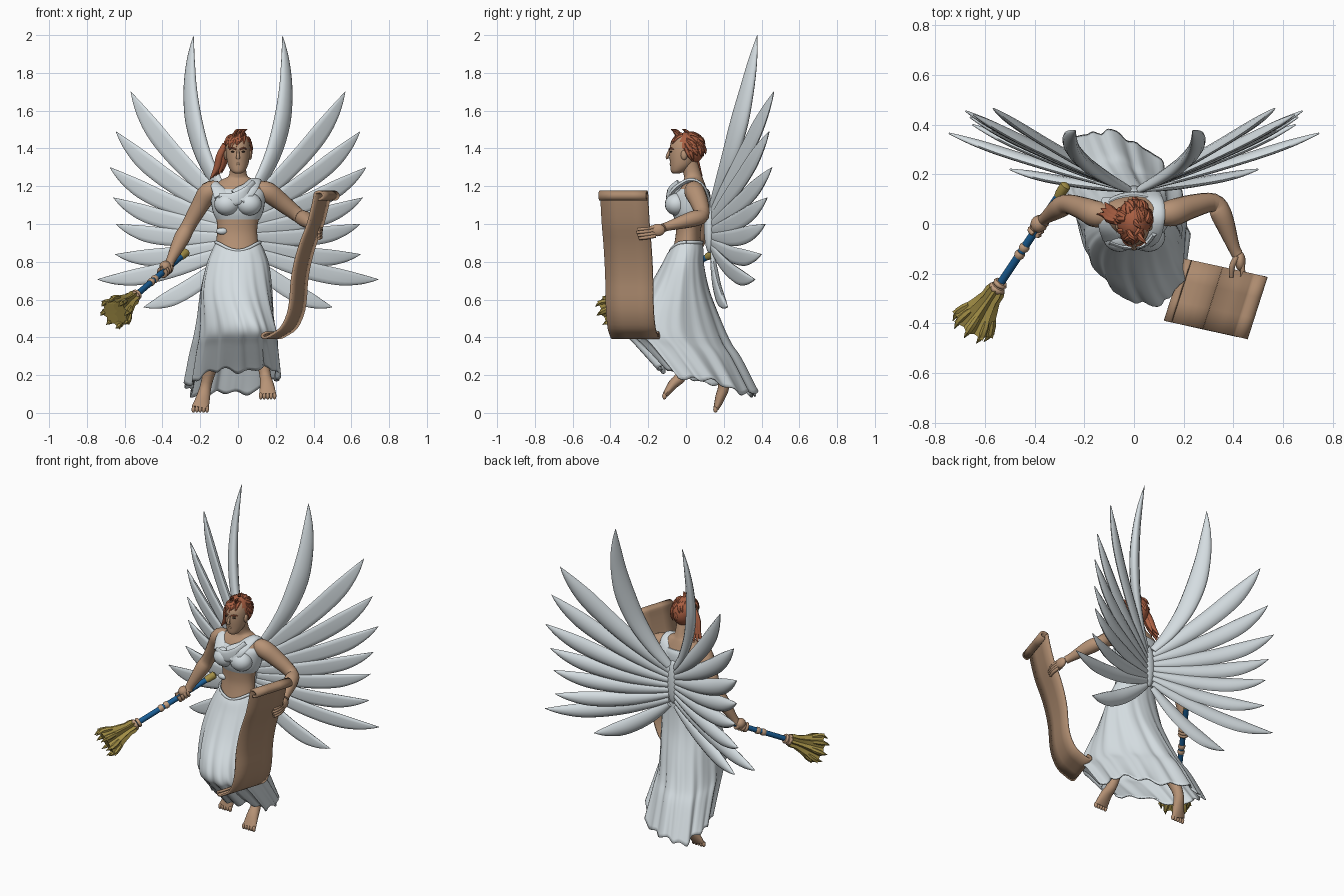
import bpy, bmesh, math, random
from math import sin, cos, pi, tau
from mathutils import Vector as V, Matrix

if "Cube" in bpy.data.objects:
    bpy.data.objects.remove(bpy.data.objects["Cube"])

random.seed(4)


def material(name, rgb):
    m = bpy.data.materials.new(name)
    m.diffuse_color = (*rgb, 1)
    m.use_nodes = True
    m.node_tree.nodes["Principled BSDF"].inputs["Base Color"].default_value = m.diffuse_color
    return m


WHITE = material("feather_white", (0.66, 0.72, 0.75))
SKIN = material("skin", (0.47, 0.29, 0.18))
PAPER = material("parchment", (0.42, 0.26, 0.16))
HAIR = material("red_hair", (0.40, 0.115, 0.055))
BLUE = material("staff_blue", (0.01, 0.11, 0.30))
GOLD = material("old_gold", (0.36, 0.27, 0.06))
WRAP = material("tan_wrap", (0.55, 0.35, 0.22))
DARK = material("eye_dark", (0.05, 0.03, 0.02))


def finish(name, bm, mat, angle=0.8):
    bmesh.ops.recalc_face_normals(bm, faces=bm.faces)
    me = bpy.data.meshes.new(name)
    bm.to_mesh(me)
    bm.free()
    me.materials.append(mat)
    me.shade_smooth()
    me.set_sharp_from_angle(angle=angle)
    ob = bpy.data.objects.new(name, me)
    bpy.context.collection.objects.link(ob)
    return ob


def resample(nodes, n):
    """Catmull-Rom through tuples of any length."""
    p = [nodes[0]] + list(nodes) + [nodes[-1]]
    out = []
    for i in range(1, len(p) - 2):
        for k in range(n):
            t = k / n
            out.append([0.5 * (2 * b + (c - a) * t + (2 * a - 5 * b + 4 * c - d) * t * t
                               + (3 * b - a - 3 * c + d) * t ** 3)
                        for a, b, c, d in zip(p[i - 1], p[i], p[i + 1], p[i + 2])])
    return out + [list(nodes[-1])]


def skin_rings(bm, rings, caps=True):
    vs = [[bm.verts.new(q) for q in r] for r in rings]
    n = len(vs[0])
    for a, b in zip(vs, vs[1:]):
        for j in range(n):
            bm.faces.new((a[j], a[(j + 1) % n], b[(j + 1) % n], b[j]))
    if caps:
        bm.faces.new(vs[0])
        bm.faces.new(vs[-1])


def tube(name, nodes, mat, side=(0, 0, 1), n=12, steps=4, cup=0, star=1, angle=0.8):
    """Sweep an ellipse along nodes of (x, y, z, half width, half thickness)."""
    s = resample(nodes, steps)
    pts = [V(q[:3]) for q in s]
    rings = []
    for i, q in enumerate(s):
        T = (pts[min(i + 1, len(s) - 1)] - pts[max(i - 1, 0)]).normalized()
        W = V(side)
        W = (W - T * W.dot(T)).normalized()
        N = T.cross(W)
        w, t = max(q[3], 0.0005), max(q[4], 0.0005)
        ring = []
        for j in range(n):
            c, d = cos(tau * j / n), sin(tau * j / n)
            f = star if j % 2 else 1
            ring.append(pts[i] + W * w * c * f + N * (t * d * f + cup * w * c * c))
        rings.append(ring)
    bm = bmesh.new()
    skin_rings(bm, rings)
    return finish(name, bm, mat, angle)


def ball(name, loc, r, mat, u=20, v=14):
    bm = bmesh.new()
    bmesh.ops.create_uvsphere(bm, u_segments=u, v_segments=v, radius=1,
                              matrix=Matrix.Translation(loc) @ Matrix.Diagonal((*r, 1)))
    return finish(name, bm, mat)


def loft(name, levels, mat, n=32, steps=4):
    """Stack level ellipses of (centre x, centre y, z, radius x, radius y)."""
    bm = bmesh.new()
    skin_rings(bm, [[(x + rx * cos(tau * j / n), y + ry * sin(tau * j / n), z) for j in range(n)]
                    for x, y, z, rx, ry in resample(levels, steps)])
    return finish(name, bm, mat)


# Wings: nine feathers fanned on each side, listed as tip, half width
tips = [((.235, .377, 2.0), .058), ((.567, .465, 1.70), .055), ((.646, .44, 1.49), .052),
        ((.678, .455, 1.30), .05), ((.66, .43, 1.14), .048), ((.646, .42, 1.0), .046),
        ((.65, .40, .84), .046), ((.745, .365, .707), .046), ((.50, .22, .56), .046)]
normal = V((.222, -.567, .107)).normalized()
for sx, label in ((1, "left"), (-1, "right")):
    for i, (tip, hw) in enumerate(tips):
        tip, root = V(tip), V((.022, .14, 1.09 - .031 * i))
        chord = tip - root
        up = normal.cross(chord).normalized()
        up = up if up.dot(V((-.5, 0, 1))) > 0 else -up
        ctrl = (root + tip) / 2 - up * .06
        side, lift = (up + normal * .25).normalized(), .045
        if i == 0:
            ctrl, side, lift = V((.32, .285, 1.45)), V((.62, .70, -.15)), 0
        nodes = []
        for t, w in ((0, .4), (.15, .68), (.35, .92), (.55, 1), (.72, .95), (.85, .66), (.94, .32), (1, .01)):
            if i == 0:
                w *= 1 if t < .6 else .85
            q = root * (1 - t) ** 2 + ctrl * 2 * t * (1 - t) + (tip - up * lift) * t * t + up * lift * t ** 4
            thick = .03 * w if i == 0 else .019 * min(1, w + .15)
            nodes.append((q.x * sx, q.y, q.z, hw * w, thick))
        tube(f"{label}_wing_feather_{i + 1}", nodes, WHITE, (side.x * sx, side.y, side.z),
             cup=.2 * sx * (1 if i else 0), angle=1.0)
ball("wing_root", (0, .125, .985), (.045, .03, .14), WHITE)

# Torso and neck
loft("torso", [(0, .0, .82, .12, .08), (-.005, .01, .93, .108, .066), (-.003, .015, 1.0, .108, .07),
               (0, .025, 1.08, .128, .088), (0, .03, 1.15, .142, .09), (0, .035, 1.2, .13, .07),
               (0, .04, 1.235, .085, .052), (0, .035, 1.26, .047, .047), (0, .01, 1.34, .044, .047)], SKIN)
# Draped top with bust and shoulder straps
loft("draped_top", [(0, .02, 1.025, .116, .08), (0, .022, 1.06, .132, .095), (0, .025, 1.11, .142, .105),
                    (0, .03, 1.16, .146, .098), (0, .035, 1.185, .136, .082)], WHITE)
for s in (1, -1):
    ball("bust_cloth", (.058 * s, -.05, 1.105), (.068, .062, .06), WHITE)
tube("wide_strap", [(.0, -.085, 1.14, .055, .014), (.06, -.055, 1.19, .045, .014), (.09, .02, 1.232, .034, .012),
                    (.085, .085, 1.205, .036, .012), (.06, .12, 1.13, .05, .012)], WHITE, (1, 0, 0))
tube("thin_strap", [(-.085, -.055, 1.15, .045, .012), (-.115, -.01, 1.2, .028, .01), (-.12, .05, 1.215, .02, .01),
                    (-.1, .1, 1.15, .03, .01)], WHITE, (1, 0, 0))
tube("chest_fold", [(-.10, -.075, 1.135, .03, .008), (-.03, -.095, 1.13, .035, .01), (.04, -.085, 1.16, .035, .01),
                    (.085, -.035, 1.215, .025, .01)], WHITE)
ball("waist_cloth", (-.085, -.034, .962), (.032, .018, .018), WHITE, 12, 8)

# Skirt: raised knee in front, swept back; levels of z, front y, back y, centre x, radius x, shear, slope
levels = [(.905, -.08, .085, 0, .116, 0, 0), (.86, -.10, .092, 0, .138, 0, 0), (.78, -.135, .095, -.003, .166, 0, 0),
          (.65, -.205, .125, -.01, .187, -.08, -.05), (.5, -.30, .19, -.01, .195, -.2, -.1),
          (.40, -.325, .24, -.012, .203, -.27, -.13), (.32, -.26, .29, -.02, .21, -.32, -.15),
          (.165, -.14, .375, -.03, .225, -.42, -.26)]
bm, rings, count = bmesh.new(), [], 112
sampled = resample(levels, 6)
for k, (z, y0, y1, cx, rx, shear, slope) in enumerate(sampled):
    f = k / (len(sampled) - 1)
    cy, ry, ring = (y0 + y1) / 2, (y1 - y0) / 2, []
    for j in range(count):
        a = tau * j / count
        r = 1 + f * (.035 * sin(9 * a + 2 * f) + .028 * sin(16 * a + 1 - 2 * f) + .012 * sin(27 * a))
        y = ry * r * sin(a)
        dip = .045 * max(0, -sin(a)) ** 3 * (1 - f) ** 6
        hem = f ** 6 * (.014 * sin(5 * a + 1) + .01 * sin(14 * a))
        ring.append((cx + rx * r * cos(a) + shear * y, cy + y, z + slope * y - dip + hem))
    rings.append(ring)
skin_rings(bm, rings, False)
skirt = finish("skirt", bm, WHITE, 1.0)
solid = skirt.modifiers.new("cloth", 'SOLIDIFY')
solid.thickness = .008
tube("skirt_waistband", [(.118 * cos(a), .002 + .084 * sin(a), .903 - .045 * max(0, -sin(a)) ** 3, .009, .008)
                         for a in [tau * k / 24 for k in range(25)]], WHITE, steps=1, n=8)

# Legs with bare pointed feet, leg then toes
for label, nodes in (("left", [(.08, -.06, .55, .05, .05), (.12, -.01, .36, .042, .045), (.142, -.02, .21, .03, .032),
                               (.153, -.07, .15, .037, .026), (.157, -.11, .095, .046, .015)]),
                     ("right", [(-.08, .03, .55, .05, .05), (-.125, .15, .32, .042, .045), (-.165, .2, .165, .03, .032),
                                (-.185, .18, .08, .037, .026), (-.2, .16, .025, .046, .015)])):
    tube(label + "_leg", nodes, SKIN, (1, 0, 0), n=16)
    x, y, z = nodes[-1][:3]
    for k in range(5):
        ball(f"{label}_toe_{k + 1}", (x + (k - 2) * .018, y - .004, z - .006), (.0105, .012, .018), SKIN, 10, 8)

# Arms
tube("right_arm", [(-.10, .035, 1.185, .042, .042), (-.153, .04, 1.17, .054, .054), (-.20, .06, 1.10, .047, .047),
                   (-.265, .08, .985, .039, .039), (-.30, .065, .92, .042, .042), (-.355, .025, .81, .025, .025),
                   (-.365, .015, .78, .026, .026)], SKIN, n=16)
tube("left_arm", [(.10, .04, 1.185, .042, .042), (.155, .045, 1.17, .054, .054), (.23, .07, 1.115, .048, .048),
                  (.32, .085, 1.045, .038, .038), (.355, .03, 1.025, .042, .042), (.40, -.09, .99, .025, .025),
                  (.415, -.12, .98, .024, .024)], SKIN, n=16)

# Staff with bands, cap and flanged head
butt, end = V((-.275, .155, .85)), V((-.655, -.415, .525))
axis = (end - butt).normalized()


def staff(name, stops, mat, **kw):
    tube(name, [(*(butt.lerp(end, f)), r, r) for f, r in stops], mat, steps=1, **kw)


staff("staff_shaft", [(0, .016), (.74, .016)], BLUE)
staff("staff_butt_cap", [(-.01, .012), (.0, .022), (.06, .021), (.08, .017)], GOLD)
for f0, f1, r in ((.42, .455, .021), (.47, .505, .021), (.68, .705, .03), (.71, .74, .034)):
    staff("staff_wrap", [(f0, r * .85), (f0 + .01, r), (f1 - .01, r), (f1, r * .85)], WRAP)
staff("staff_head", [(.72, .034), (.75, .042), (.79, .042), (.87, .062), (.95, .088), (.985, .098),
                     (.975, .06), (.95, .02)], GOLD, n=16, star=.68, angle=.3)
u = V((0, 0, 1))
u = (u - axis * u.dot(axis)).normalized()
for k in range(8):
    d = Matrix.Rotation(tau * k / 8, 3, axis) @ u
    a, b, c = butt.lerp(end, .9) + d * .055, butt.lerp(end, .965) + d * .078, butt.lerp(end, 1.03) + d * .075
    tube("head_point", [(*a, .016, .012), (*b, .016, .016), (*c, .001, .001)], GOLD, d, n=6, steps=2)

# Right hand gripping the staff
grip = butt.lerp(end, .29)
ball("right_palm", grip + V((.0, .01, .018)), (.031, .034, .032), SKIN)
for k in range(4):
    c = grip + axis * (k - 1.5) * .019
    arc = [c + (Matrix.Rotation(a * pi / 4, 3, axis) @ u) * .022 for a in range(8)]
    tube(f"right_finger_{k + 1}", [(*q, .0105, .0105) for q in arc], SKIN, axis, n=8, steps=2)

# Left hand holding the scroll edge
ball("left_palm", (.428, -.15, .968), (.021, .04, .033), SKIN)
for k in range(4):
    z = .985 - .016 * k
    tube(f"left_finger_{k + 1}", [(.434, -.16, z, .01, .01), (.438, -.205, z - .008, .01, .01),
                                  (.428, -.26 + .006 * abs(k - 1), z - .014, .008, .008)], SKIN, n=8)
tube("left_thumb", [(.415, -.13, .985, .013, .013), (.395, -.17, .98, .012, .012), (.392, -.215, .965, .009, .009)], SKIN, n=8)

# Unrolled scroll: profile in x and z swept across its width, curled at the top
profile = [(.468 + .023 * cos(a), 1.15 + .02 * sin(a)) for a in [-1.8 + .5 * k for k in range(10)]]
profile += [(.438, 1.11), (.41, 1.0), (.372, .9), (.343, .8), (.325, .7), (.318, .6), (.303, .52), (.268, .45),
            (.22, .415), (.185, .398), (.168, .402), (.17, .415), (.19, .425)]
bm = bmesh.new()
cols = []
for x, z in resample(profile, 3):
    mid = V((x, -.265 - .22 * (x - .165), z))
    cols.append([bm.verts.new(mid + V((-.04, -.125, 0)) * s) for s in (1, .33, -.33, -1)])
for a, b in zip(cols, cols[1:]):
    for j in range(3):
        bm.faces.new((a[j], a[j + 1], b[j + 1], b[j]))
scroll = finish("scroll", bm, PAPER)
solid = scroll.modifiers.new("paper", 'SOLIDIFY')
solid.thickness, solid.offset = .014, 0

# Head and face
loft("head", [(0, -.052, 1.268, .018, .018), (0, -.042, 1.28, .036, .038), (0, -.022, 1.315, .054, .062),
              (0, -.008, 1.37, .063, .08), (0, 0, 1.42, .062, .082), (0, .005, 1.46, .048, .06),
              (0, .005, 1.478, .015, .02)], SKIN, 24)
tube("nose", [(0, -.086, 1.39, .006, .006), (0, -.098, 1.36, .009, .009), (0, -.096, 1.345, .012, .009)], SKIN, (1, 0, 0), n=8)
tube("mouth", [(-.02, -.073, 1.316, .003, .003), (0, -.083, 1.318, .006, .004), (.02, -.073, 1.316, .003, .003)], PAPER, n=8)
for s in (1, -1):
    ball("eye", (.027 * s, -.079, 1.383), (.011, .006, .005), DARK, 10, 8)
    tube("brow", [(.01 * s, -.089, 1.395, .004, .004), (.03 * s, -.083, 1.402, .005, .004), (.046 * s, -.066, 1.396, .003, .003)], HAIR, n=6)
    ball("ear", (.063 * s, -.01, 1.365), (.012, .018, .026), SKIN, 10, 8)

# Hair: cap trimmed around the face, swept locks and a side tail
bm = bmesh.new()
bmesh.ops.create_uvsphere(bm, u_segments=32, v_segments=24, radius=1,
                          matrix=Matrix.Translation((0, .012, 1.40)) @ Matrix.Diagonal((.069, .088, .088, 1)))
mids = [(f, f.calc_center_median()) for f in bm.faces]
drop = [f for f, c in mids if c.z < 1.32 or (c.y < .01 and c.z < 1.40) or (c.y < -.025 and c.z < 1.43)]
bmesh.ops.delete(bm, geom=drop, context='FACES')
finish("hair_cap", bm, HAIR)


def scalp(v, s):
    return V((v.x * .069 * s, .012 + v.y * .088 * s, 1.40 + v.z * .088 * s))


for k in range(40):
    a, e = random.uniform(-.2, pi + .2), random.uniform(.0, 1.2)
    if k < 10:  # fringe swept across the brow
        a, e = random.uniform(-2.7, -.4), random.uniform(.65, 1.05)
    d = V((cos(a) * cos(e), sin(a) * cos(e), sin(e)))
    flow = V((-.3, .25 if k >= 10 else -.1, -.7)) + V([random.uniform(-.3, .3) for _ in range(3)])
    q0, q1 = scalp(d, .96), scalp((d + flow * .4).normalized(), 1.03)
    q2 = scalp((d + flow * .8).normalized(), 1.1)
    tube("hair_lock", [(*q0, .012, .008), (*q1, .014, .009), (*q2, .001, .001)], HAIR, d.cross(flow), n=6, steps=3)
for k in range(5):
    o = V((.008 * (k - 2), .012 * (k % 3), .004 * k))
    tube("side_tail", [(*(V((-.05, .01, 1.42)) + o), .018, .016), (*(V((-.08, .02, 1.36)) + o), .02, .018),
                       (*(V((-.095, .035, 1.30)) + o), .018, .016), (*(V((-.118, .04, 1.235)) + o * 2), .001, .001)],
         HAIR, (1, 0, 0), n=8)
for x, y in ((-.02, -.03), (.02, -.04), (0, .02)):
    tube("crown_tuft", [(x, y, 1.465, .014, .012), (x + .01, y - .02, 1.492, .011, .009), (x + .03, y - .04, 1.502, .001, .001)],
         HAIR, (0, 1, 0), n=6)
